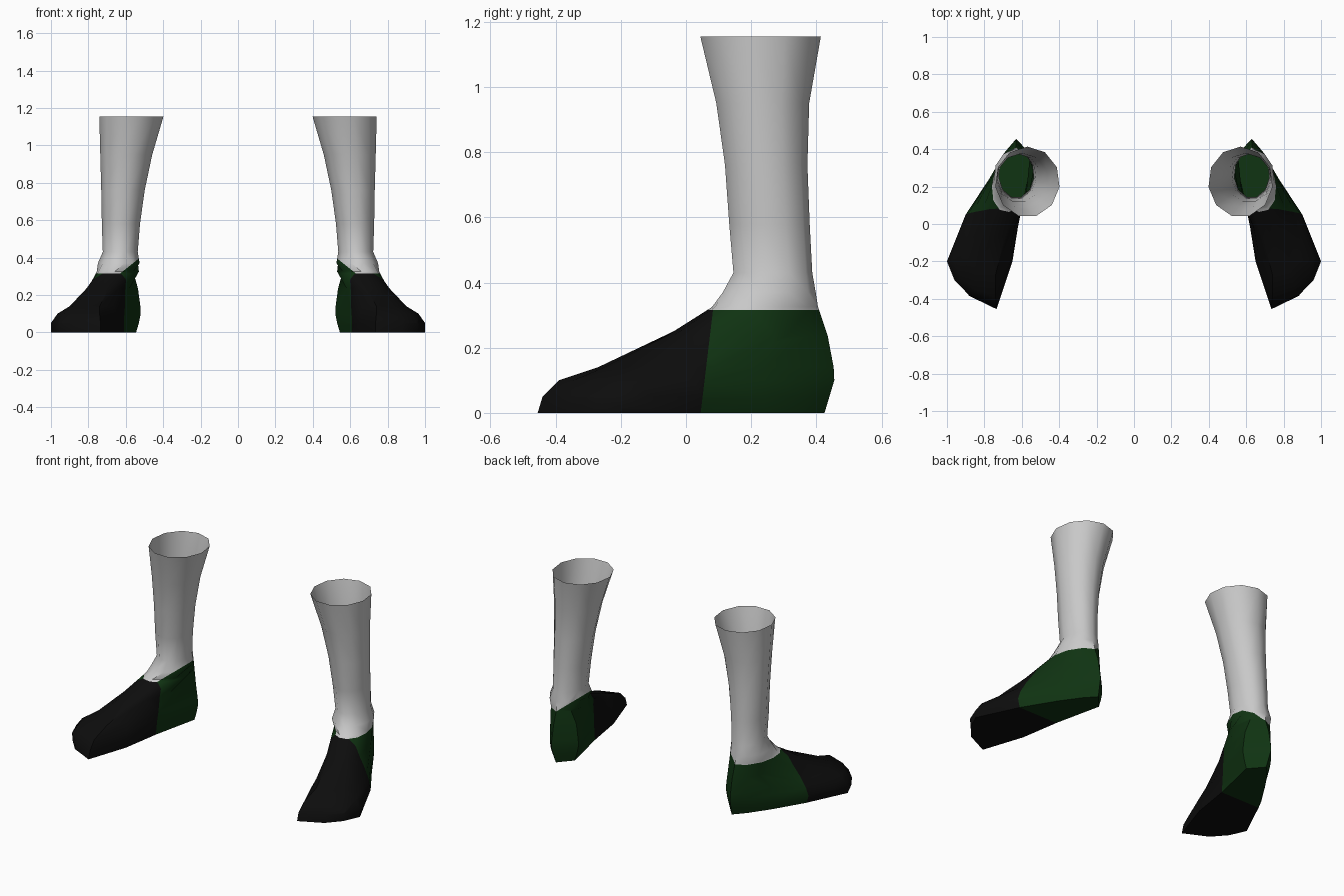
import bpy, bmesh, math
from mathutils import Vector

if "Cube" in bpy.data.objects:
    bpy.data.objects.remove(bpy.data.objects["Cube"])


def material(name, rgb):
    m = bpy.data.materials.new(name)
    m.diffuse_color = (*rgb, 1)
    m.use_nodes = True
    m.node_tree.nodes["Principled BSDF"].inputs["Base Color"].default_value = m.diffuse_color
    return m


PALE, GREEN, BLACK = 0, 1, 2
mats = [material("pale_grey", (0.58, 0.58, 0.58)),
        material("dark_green", (0.005, 0.033, 0.006)),
        material("black", (0.004, 0.004, 0.004))]

# Foot outlines by height: heel, outer side, toes, inner side
foot = {
    0.0: [(.62, .425), (.68, .36), (.765, .24), (.88, .05), (1.0, -.2), (.955, -.3),
          (.88, -.385), (.735, -.455), (.65, -.2), (.61, .05), (.545, .34)],
    0.05: [(.625, .44), (.69, .375), (.775, .24), (.9, .05), (1.0, -.2), (.96, -.3),
           (.88, -.38), (.735, -.44), (.65, -.2), (.61, .05), (.53, .34)],
    0.1: [(.63, .455), (.69, .385), (.775, .24), (.89, .05), (.965, -.19), (.93, -.28),
          (.86, -.345), (.74, -.39), (.655, -.19), (.61, .05), (.52, .34)],
    0.14: [(.63, .453), (.69, .385), (.77, .24), (.87, .05), (.9, -.12), (.88, -.2),
           (.83, -.25), (.74, -.27), (.665, -.16), (.605, .06), (.522, .34)],
    0.235: [(.63, .435), (.69, .38), (.75, .27), (.8, .1), (.81, .01), (.78, -.04),
            (.74, -.06), (.69, -.07), (.64, -.02), (.58, .13), (.535, .34)],
    0.325: [(.63, .405), (.69, .375), (.74, .3), (.755, .22), (.745, .14), (.71, .09),
            (.66, .08), (.61, .11), (.56, .17), (.53, .26), (.56, .36)],
}
# Leg rings: z, x min, x max, y min, y max
leg = [(.37, .527, .748, .11, .395), (.43, .537, .722, .143, .385),
       (.58, .525, .727, .13, .377), (.76, .50, .73, .117, .37),
       (.95, .46, .735, .09, .375), (1.155, .40, .74, .04, .41)]
N = 11

bm = bmesh.new()
rings = [[bm.verts.new((x, y, z)) for x, y in pts] for z, pts in foot.items()]
for z, x0, x1, y0, y1 in leg:
    ring = []
    for i in range(N):
        a = math.pi / 2 - 2 * math.pi * i / N
        ring.append(bm.verts.new(((x0 + x1) / 2 + (x1 - x0) / 2 * 1.02 * math.cos(a),
                                  (y0 + y1) / 2 + (y1 - y0) / 2 * 1.02 * math.sin(a), z)))
    rings.append(ring)

# Walls up to the open top, and the flat sole
for low, high in zip(rings, rings[1:]):
    for i in range(N):
        j = (i + 1) % N
        bm.faces.new((low[i], low[j], high[j], high[i]))
bm.faces.new(rings[0])
bmesh.ops.recalc_face_normals(bm, faces=bm.faces)
sole = min(bm.faces, key=lambda f: f.calc_center_median().z)
if sole.normal.z > 0:
    bmesh.ops.reverse_faces(bm, faces=bm.faces)


# Cut the colour borders into the foot and ankle
def cut(point, normal):
    faces = [f for f in bm.faces if f.calc_center_median().z < 0.45]
    edges = {e for f in faces for e in f.edges}
    verts = {v for f in faces for v in f.verts}
    bmesh.ops.bisect_plane(bm, geom=list(verts) + list(edges) + faces, dist=1e-5,
                           plane_co=point, plane_no=Vector(normal).normalized())


cut((0, .045, 0), (0, 1, -.12))
cut((0, 0, .315), (0, 0, 1))
cut((.63, 0, .315), (.8, 0, 1))

# Pale leg above the collar, green heel, black forefoot
for f in bm.faces:
    c = f.calc_center_median()
    if c.z > max(.315, .315 + .8 * (.63 - c.x)):
        f.material_index = PALE
    else:
        f.material_index = BLACK if c.y < .045 + .12 * c.z else GREEN

mesh = bpy.data.meshes.new("legs_with_feet")
bm.to_mesh(mesh)
bm.free()
for m in mats:
    mesh.materials.append(m)
obj = bpy.data.objects.new("legs_with_feet", mesh)
bpy.context.collection.objects.link(obj)
bpy.context.view_layer.objects.active = obj
obj.select_set(True)
bpy.ops.object.shade_smooth_by_angle(angle=math.radians(45))

# Second leg
mirror = obj.modifiers.new("mirror", 'MIRROR')
mirror.use_mirror_merge = False
